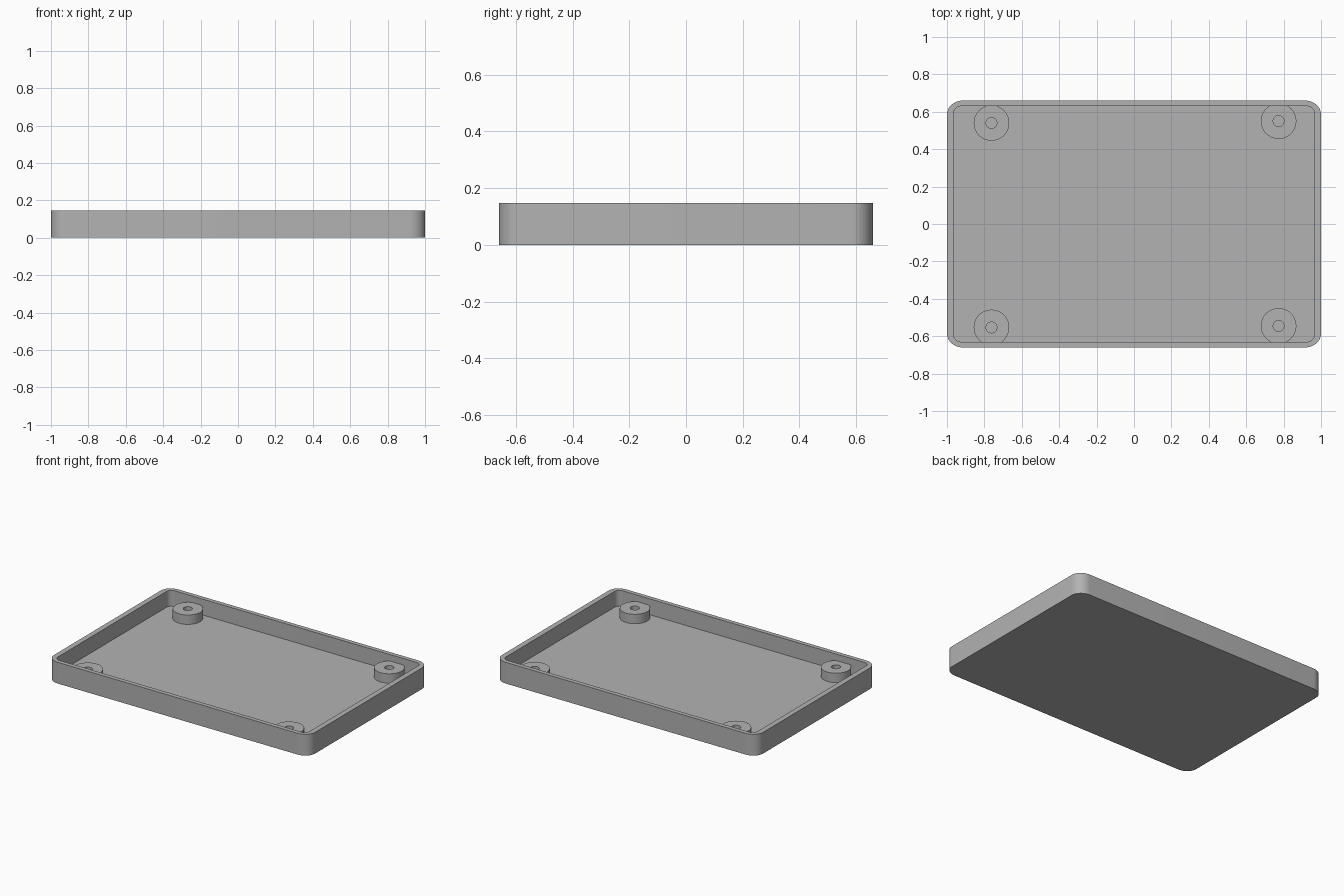
import bpy, bmesh
from math import cos, sin, pi

cube = bpy.data.objects.get("Cube")
if cube:
    bpy.data.objects.remove(cube, do_unlink=True)

GREY = (0.45, 0.45, 0.45, 1.0)
grey = bpy.data.materials.new("plain grey")
grey.use_nodes = True
grey.diffuse_color = GREY
grey.node_tree.nodes["Principled BSDF"].inputs["Base Color"].default_value = GREY

HEIGHT, FLOOR, BOSS_TOP = 0.147, 0.037, 0.102


def rounded_rect(hx, hy, rx, ry, steps=12):
    """Outline of a rectangle with rounded corners, counter-clockwise."""
    points = []
    for quarter, (sx, sy) in enumerate([(1, 1), (-1, 1), (-1, -1), (1, -1)]):
        for i in range(steps + 1):
            a = (quarter + i / steps) * pi / 2
            points.append((sx * (hx - rx) + rx * cos(a), sy * (hy - ry) + ry * sin(a)))
    return points


def circle(x, y, r, steps=48):
    return [(x + r * cos(2 * pi * i / steps), y + r * sin(2 * pi * i / steps)) for i in range(steps)]


def loft(name, sections, cap_start):
    """Skin a row of (outline, height) sections and cap the ends."""
    bm = bmesh.new()
    rings = [[bm.verts.new((x, y, z)) for x, y in outline] for outline, z in sections]
    for low, high in zip(rings, rings[1:]):
        n = len(low)
        for i in range(n):
            j = (i + 1) % n
            bm.faces.new((low[i], low[j], high[j], high[i]))
    if cap_start:
        bm.faces.new(rings[0][::-1])
    bm.faces.new(rings[-1])
    mesh = bpy.data.meshes.new(name)
    bm.to_mesh(mesh)
    bm.free()
    mesh.materials.append(grey)
    obj = bpy.data.objects.new(name, mesh)
    bpy.context.collection.objects.link(obj)
    bpy.ops.object.select_all(action="DESELECT")
    obj.select_set(True)
    bpy.context.view_layer.objects.active = obj
    bpy.ops.object.shade_smooth_by_angle(angle=0.5)
    return obj


# Shallow tray: outer wall, rim, inner wall and floor
outer = rounded_rect(1.0, 0.66, 0.085, 0.075)
inner = rounded_rect(0.963, 0.63, 0.037, 0.035)
loft("tray", [(outer, 0), (outer, HEIGHT), (inner, HEIGHT), (inner, FLOOR)], True)

# Screw bosses, sunk into the nearby walls, each with a blind hole
bosses = {
    "boss_back_right": (-0.762, 0.54),
    "boss_back_left": (0.773, 0.55),
    "boss_front_right": (-0.762, -0.553),
    "boss_front_left": (0.773, -0.545),
}
for name, (x, y) in bosses.items():
    body, hole = circle(x, y, 0.095), circle(x, y, 0.029)
    loft(name, [(body, FLOOR), (body, BOSS_TOP), (hole, BOSS_TOP), (hole, FLOOR + 0.001)], False)
